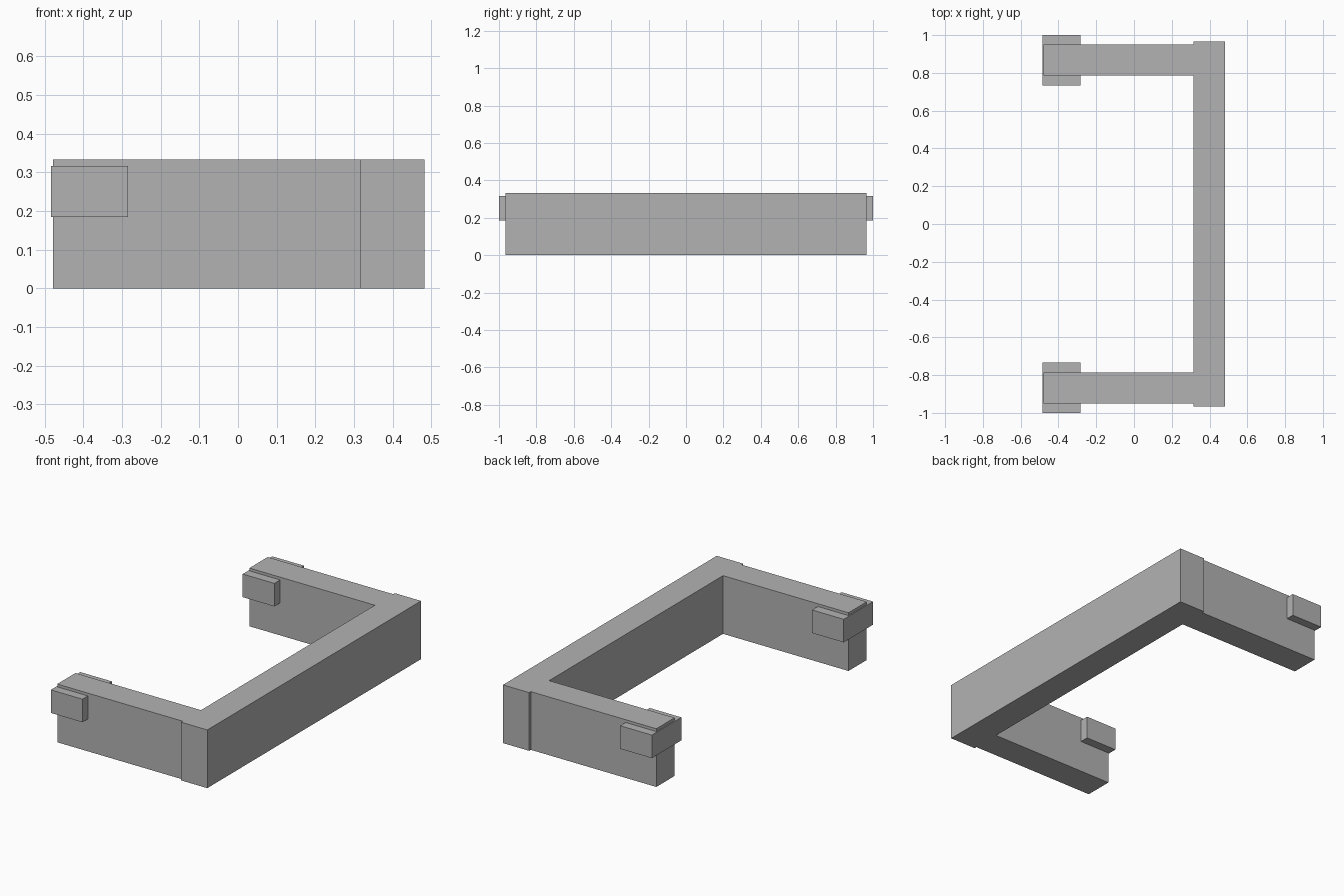
import bpy

cube = bpy.data.objects.get("Cube")
if cube:
    bpy.data.objects.remove(cube, do_unlink=True)

grey = bpy.data.materials.new("plain grey")
grey.use_nodes = True
COLOUR = (0.45, 0.45, 0.45, 1)
grey.diffuse_color = COLOUR
grey.node_tree.nodes["Principled BSDF"].inputs["Base Color"].default_value = COLOUR


def box(name, x, y, z):
    """Flat-sided box spanning the given (min, max) ranges."""
    spans = (x, y, z)
    bpy.ops.mesh.primitive_cube_add(size=1, location=[(a + b) / 2 for a, b in spans])
    ob = bpy.context.object
    ob.name = name
    ob.scale = [b - a for a, b in spans]
    bpy.ops.object.transform_apply(location=False, rotation=False, scale=True)
    ob.data.materials.append(grey)
    return ob


HEIGHT = 0.333

# Long bar joining the two arms
box("long_bar", (0.316, 0.482), (-0.966, 0.966), (0, HEIGHT))

# Arms with a cross block through each free end
for side, s in (("front", -1), ("back", 1)):
    box(side + "_arm", (-0.478, 0.316), sorted((s * 0.786, s * 0.951)), (0, HEIGHT))
    box(side + "_end_block", (-0.484, -0.284), sorted((s * 0.734, s * 1.0)), (0.185, 0.317))
